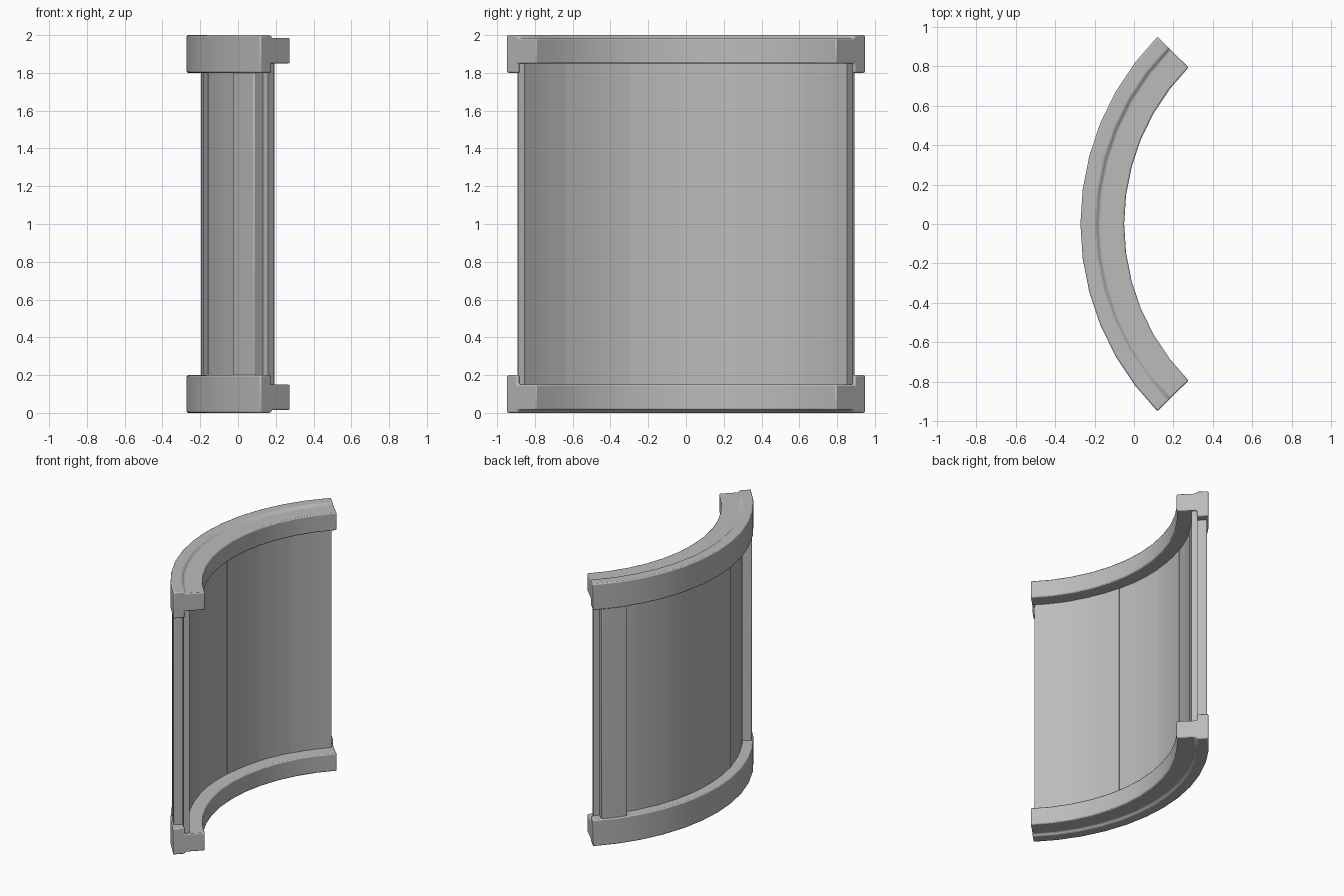
import bpy
import bmesh
from math import radians, sin, cos

if "Cube" in bpy.data.objects:
    bpy.data.objects.remove(bpy.data.objects["Cube"], do_unlink=True)

RADIUS = 1.352       # convex outer radius of the rails
CENTRE_X = 1.08      # centre of curvature
END = 44.7           # half angle of the arc

grey = bpy.data.materials.new("stone_grey")
grey.use_nodes = True
colour = (0.5, 0.5, 0.5, 1)
grey.diffuse_color = colour
grey.node_tree.nodes["Principled BSDF"].inputs["Base Color"].default_value = colour


def sweep(name, profile, start, end, steps, bevel=0.0):
    """Sweep a (depth from convex face, z) profile round the arc, in degrees."""
    bm = bmesh.new()
    rings = []
    for i in range(steps + 1):
        a = radians(start + (end - start) * i / steps)
        rings.append([bm.verts.new((CENTRE_X - (RADIUS - d) * cos(a),
                                    (RADIUS - d) * sin(a), z)) for d, z in profile])
    n = len(profile)
    for a, b in zip(rings, rings[1:]):
        for j in range(n):
            bm.faces.new((a[j], a[(j + 1) % n], b[(j + 1) % n], b[j]))
    bm.faces.new(rings[0])
    bm.faces.new(rings[-1])
    bmesh.ops.recalc_face_normals(bm, faces=bm.faces)
    mesh = bpy.data.meshes.new(name)
    bm.to_mesh(mesh)
    bm.free()
    mesh.materials.append(grey)
    obj = bpy.data.objects.new(name, mesh)
    bpy.context.collection.objects.link(obj)
    if bevel:
        mod = obj.modifiers.new("soft_edges", "BEVEL")
        mod.width = bevel
        mod.segments = 2
        mod.limit_method = "ANGLE"
        mod.angle_limit = radians(40)
    bpy.ops.object.select_all(action="DESELECT")
    obj.select_set(True)
    bpy.context.view_layer.objects.active = obj
    bpy.ops.object.shade_smooth_by_angle(angle=radians(30))
    return obj


def box(d0, d1, z0, z1):
    return [(d0, z0), (d1, z0), (d1, z1), (d0, z1)]


# Stepped rails: a tall lip on the convex side, a shallower ledge inside
rail = [(0, 0), (0.08, 0), (0.09, 0.015), (0.222, 0.015),
        (0.222, 0.15), (0.08, 0.15), (0.08, 0.2), (0, 0.2)]
sweep("bottom_rail", rail, -END, END, 12, 0.008)
sweep("top_rail", [(d, 2 - z) for d, z in rail], -END, END, 12, 0.008)

# Curved wall of upright planks, each set very slightly in or out
seams = [-END + 0.8, -31, -14, 4, 18, 30, END - 0.8]
for i, (a, b) in enumerate(zip(seams, seams[1:])):
    shift = 0.003 * (i % 2)
    sweep(f"wall_plank_{i + 1}", box(0.075 + shift, 0.118 + shift, 0.1, 1.9), a, b, 3)

# Upright posts on the convex side near both ends
for side, name in ((-1, "right_post"), (1, "left_post")):
    sweep(name, box(0.012, 0.09, 0.1, 1.9), side * 34, side * 42, 2, 0.008)
